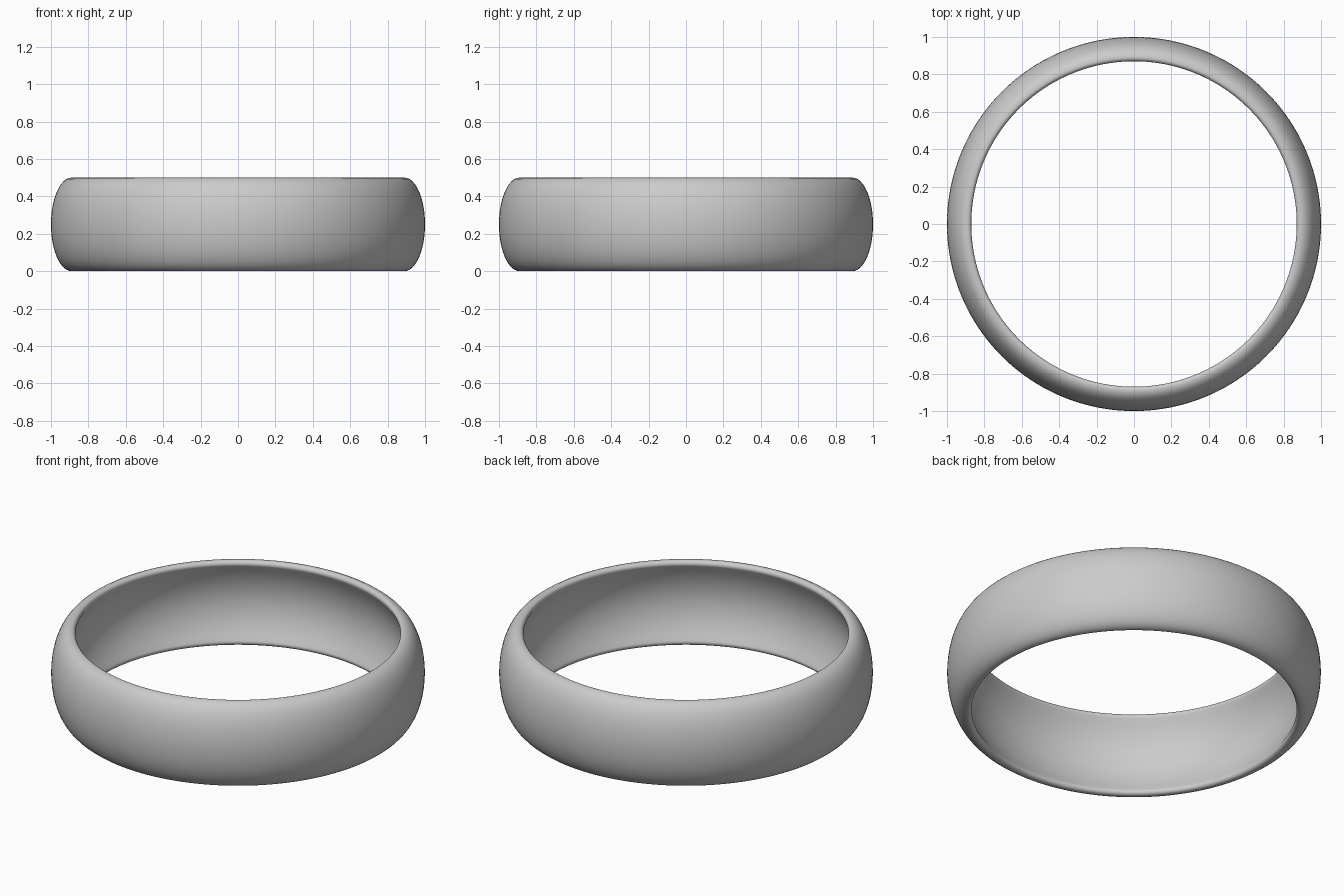
import bpy, bmesh
from math import sin, cos, pi, radians, tan

if "Cube" in bpy.data.objects:
    bpy.data.objects.remove(bpy.data.objects["Cube"])

SEGS = 160
MID = 0.25          # half height of the band
LIP = 0.02          # radius of the rolled inner lip
LIP_R = 0.89        # radial centre of the lip
TILT = radians(30)  # how far the lip rolls into the concave inside


def upper_half():
    """Upper half of the cross-section as (radius, height above the middle)."""
    pts = []
    # domed outside, from the equator to the top
    for i in range(13):
        a = pi / 2 * i / 12
        pts.append((LIP_R + 0.11 * cos(a), MID * sin(a)))
    # rolled lip
    for i in range(1, 9):
        a = pi / 2 + (pi / 2 + TILT) * i / 8
        pts.append((LIP_R + LIP * cos(a), MID - LIP + LIP * sin(a)))
    # hollowed inside, down to the equator
    r, h = pts[-1]
    depth = h * tan(TILT) / 2
    for i in range(1, 9):
        z = h * (1 - i / 8)
        pts.append((r + depth * (1 - (z / h) ** 2), z))
    return pts


# mirror the half section to close the loop
half = upper_half()
section = half + [(r, -z) for r, z in reversed(half[1:-1])]

# revolve the section into the band
bm = bmesh.new()
rings = []
for s in range(SEGS):
    a = 2 * pi * s / SEGS
    rings.append([bm.verts.new((r * cos(a), r * sin(a), z + MID)) for r, z in section])
n = len(section)
for s in range(SEGS):
    p, q = rings[s], rings[(s + 1) % SEGS]
    for i in range(n):
        j = (i + 1) % n
        bm.faces.new((p[i], q[i], q[j], p[j])).smooth = True
bmesh.ops.recalc_face_normals(bm, faces=bm.faces)

mesh = bpy.data.meshes.new("ring_band")
bm.to_mesh(mesh)
bm.free()
bpy.context.collection.objects.link(bpy.data.objects.new("ring_band", mesh))
